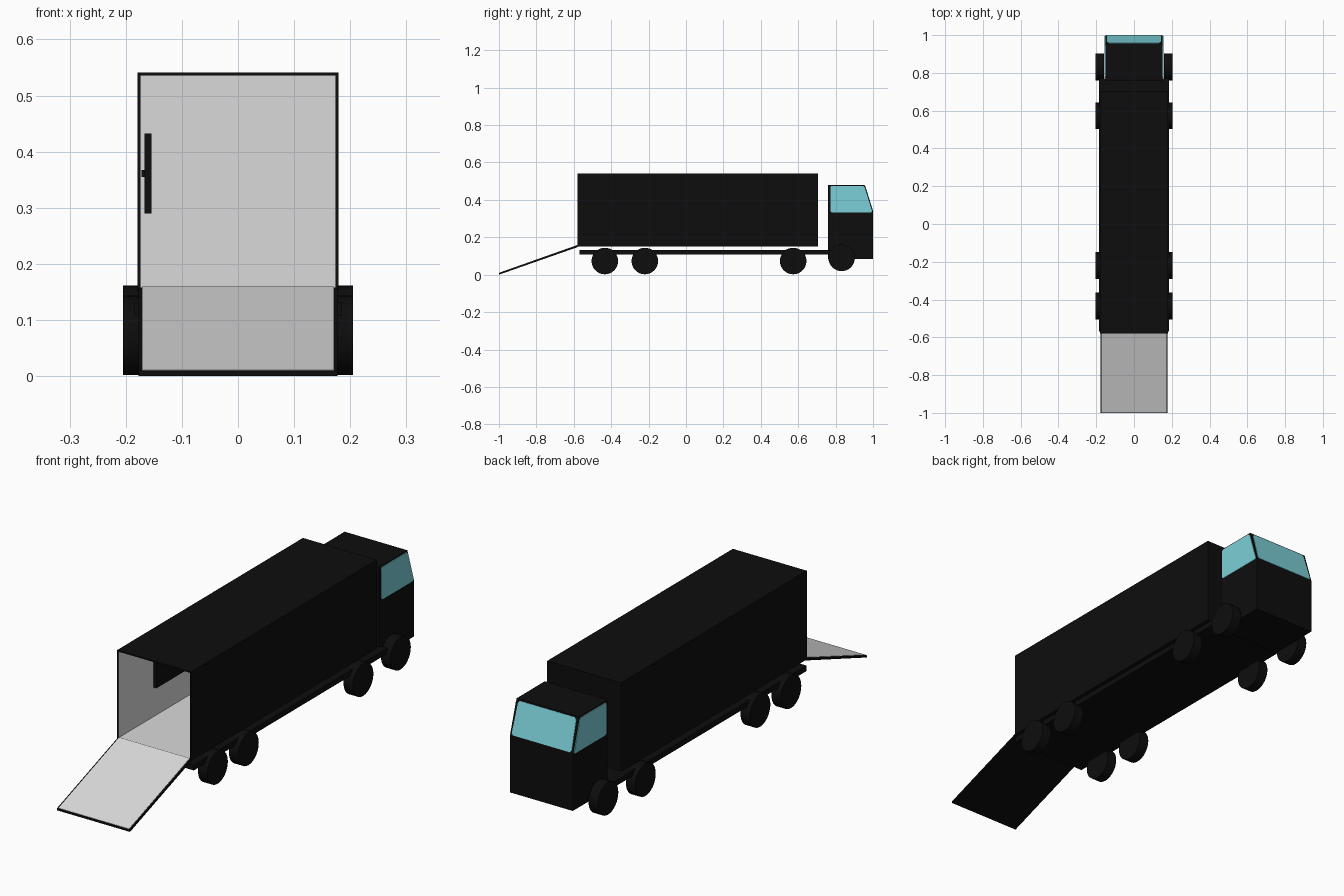
import bpy, bmesh, math
from mathutils import Matrix, Vector

if "Cube" in bpy.data.objects:
    bpy.data.objects.remove(bpy.data.objects["Cube"])


def material(name, rgb):
    m = bpy.data.materials.new(name)
    m.diffuse_color = (*rgb, 1)
    m.use_nodes = True
    m.node_tree.nodes["Principled BSDF"].inputs["Base Color"].default_value = m.diffuse_color
    return m


BLACK = material("black paint", (0.004, 0.004, 0.004))
GREY = material("light grey lining", (0.70, 0.70, 0.70))
GLASS = material("teal glass", (0.20, 0.63, 0.69))


def finish(name, bm, *mats):
    bmesh.ops.recalc_face_normals(bm, faces=bm.faces[:])
    mesh = bpy.data.meshes.new(name)
    bm.to_mesh(mesh)
    bm.free()
    for m in mats:
        mesh.materials.append(m)
    ob = bpy.data.objects.new(name, mesh)
    bpy.context.collection.objects.link(ob)
    return ob


def box_bm(lo, hi):
    bm = bmesh.new()
    lo, hi = Vector(lo), Vector(hi)
    bmesh.ops.create_cube(bm, size=1, matrix=Matrix.Translation((lo + hi) / 2)
                          @ Matrix.Diagonal((*(hi - lo), 1)))
    return bm


def prism(name, profile, x0, x1, mat):
    """Extrude a (y, z) profile from x0 to x1."""
    bm = bmesh.new()
    f = bm.faces.new([bm.verts.new((x0, y, z)) for y, z in profile])
    r = bmesh.ops.extrude_face_region(bm, geom=[f])
    vs = [v for v in r["geom"] if isinstance(v, bmesh.types.BMVert)]
    bmesh.ops.translate(bm, verts=vs, vec=(x1 - x0, 0, 0))
    return finish(name, bm, mat)


# Cargo box: hollow, open at the ramp end, grey inside
bm = box_bm((-0.179, -0.58, 0.152), (0.179, 0.705, 0.541))
opening = min(bm.faces, key=lambda f: f.calc_center_median().y)
bmesh.ops.inset_region(bm, faces=[opening], thickness=0.008)
opening = bmesh.ops.extrude_discrete_faces(bm, faces=[opening])["faces"][0]
bmesh.ops.translate(bm, verts=opening.verts[:], vec=(0, 1.277, 0))
for f in bm.faces:
    c = f.calc_center_median()
    f.material_index = int(abs(c.x) < 0.175 and -0.575 < c.y < 0.702 and 0.155 < c.z < 0.538)
finish("cargo_box", bm, BLACK, GREY)

# Loading ramp with a light deck
prism("ramp", [(-1, 0), (-1, 0.009), (-0.578, 0.158), (-0.578, 0.148)], -0.177, 0.177, BLACK)
prism("ramp_deck", [(-0.998, 0.009), (-0.998, 0.011), (-0.578, 0.160), (-0.578, 0.157)],
      -0.171, 0.171, GREY)

# Wall panel inside the box and its bracket
finish("wall_panel", box_bm((-0.167, -0.345, 0.29), (-0.154, -0.09, 0.432)), BLACK)
finish("panel_bracket", box_bm((-0.172, -0.24, 0.355), (-0.165, -0.195, 0.367)), BLACK)

# Chassis plate
finish("chassis", box_bm((-0.185, -0.57, 0.107), (0.185, 0.77, 0.131)), BLACK)

# Cab
prism("cab", [(0.76, 0.085), (1.0, 0.085), (1.0, 0.335), (0.955, 0.48), (0.76, 0.48)],
      -0.152, 0.152, BLACK)

# Side windows follow the sloped pillar
side = [(0.772, 0.34), (0.778, 0.333), (0.99, 0.333), (0.995, 0.339),
        (0.955, 0.468), (0.947, 0.475), (0.778, 0.475), (0.772, 0.469)]
for s, label in ((-1, "left"), (1, "right")):
    prism(label + "_window", side, s * 0.150, s * 0.155, GLASS)

# Windscreen: thin plate with clipped corners on the sloped face
bottom, top = Vector((0, 1.0, 0.335)), Vector((0, 0.955, 0.48))
up = top - bottom
normal = Vector((0, up.z, -up.y)).normalized()
outline = [(0.138, 0.02), (0.145, 0.07), (0.141, 0.90), (0.133, 0.96)]
outline += [(-x, t) for x, t in reversed(outline)]
bm = bmesh.new()
f = bm.faces.new([bm.verts.new(bottom + up * t + Vector((x, 0, 0)) - normal * 0.001)
                  for x, t in outline])
r = bmesh.ops.extrude_face_region(bm, geom=[f])
bmesh.ops.translate(bm, verts=[v for v in r["geom"] if isinstance(v, bmesh.types.BMVert)],
                    vec=normal * 0.003)
finish("windscreen", bm, GLASS)

# Wheels: four pairs
for i, (y, z) in enumerate([(-0.434, 0.073), (-0.22, 0.073), (0.573, 0.073), (0.832, 0.09)]):
    for s in (-1, 1):
        bm = bmesh.new()
        bmesh.ops.create_cone(bm, cap_ends=True, segments=32, radius1=0.071, radius2=0.071,
                              depth=0.045, matrix=Matrix.Translation((s * 0.1825, y, z))
                              @ Matrix.Rotation(math.pi / 2, 4, 'Y'))
        ob = finish(f"wheel_{i + 1}_{'left' if s < 0 else 'right'}", bm, BLACK)
        bpy.context.view_layer.objects.active = ob
        ob.select_set(True)
        bpy.ops.object.shade_smooth_by_angle()
        ob.select_set(False)
